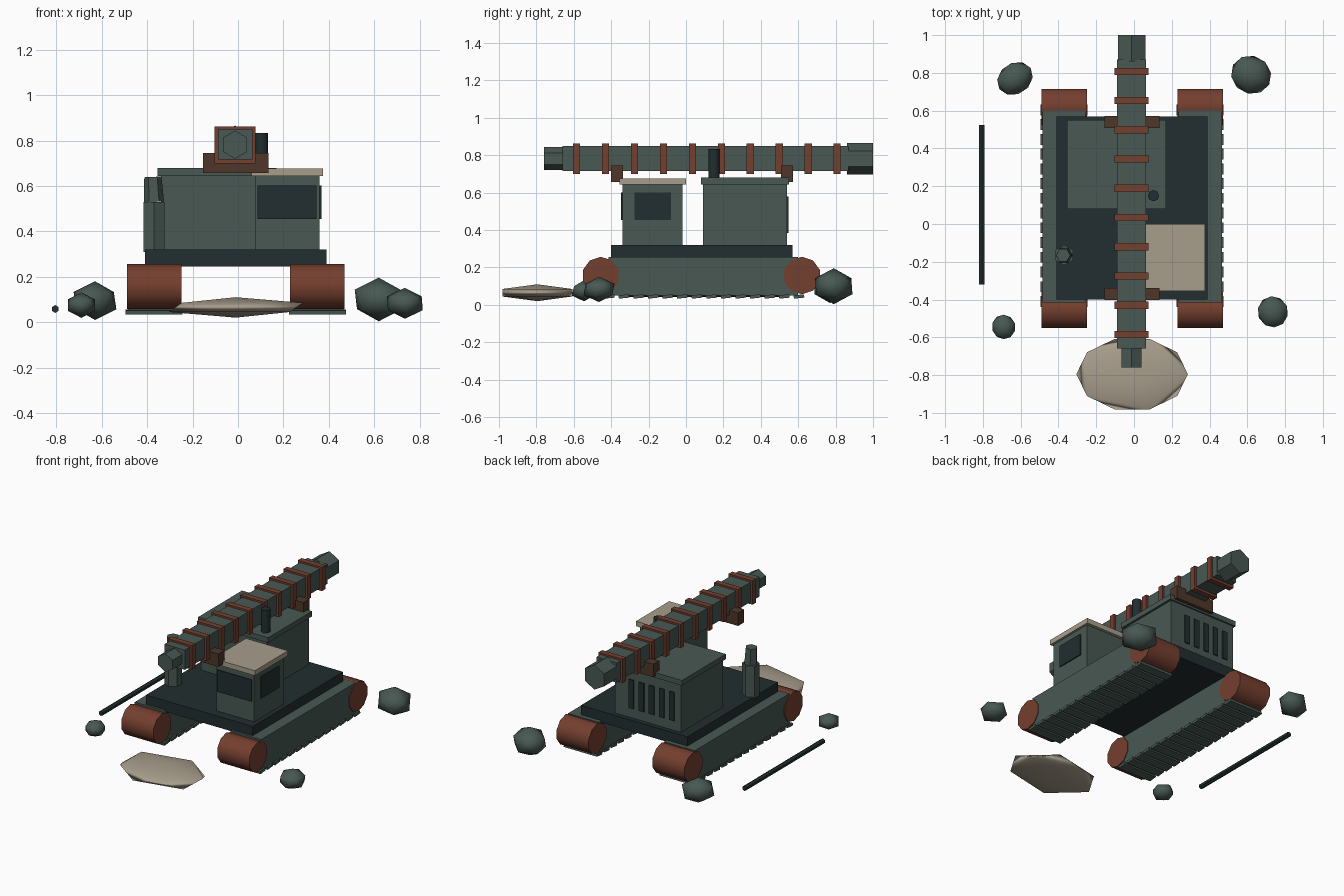
import bpy, math
from mathutils import Vector

cube = bpy.data.objects.get("Cube")
if cube:
    bpy.data.objects.remove(cube, do_unlink=True)


def material(name, rgb):
    m = bpy.data.materials.new(name)
    m.use_nodes = True
    m.diffuse_color = (*rgb, 1)
    m.node_tree.nodes["Principled BSDF"].inputs["Base Color"].default_value = (*rgb, 1)
    return m


GREEN = material("grey_green", (0.065, 0.098, 0.085))
DARK = material("dark_teal", (0.016, 0.027, 0.029))
RUST = material("rust", (0.175, 0.050, 0.028))
BROWN = material("brown", (0.077, 0.037, 0.022))
SAND = material("sand", (0.39, 0.34, 0.26))


def finish(name, mat, smooth=None):
    ob = bpy.context.object
    ob.name = name
    ob.data.materials.append(mat)
    if smooth:
        bpy.ops.object.shade_smooth_by_angle(angle=math.radians(smooth))
    return ob


def box(name, mat, x, y, z, rot=(0, 0, 0)):
    """Box from its ranges along each axis."""
    centre = [(a + b) / 2 for a, b in (x, y, z)]
    bpy.ops.mesh.primitive_cube_add(size=1, location=centre, rotation=rot)
    ob = finish(name, mat)
    ob.scale = [b - a for a, b in (x, y, z)]
    return ob


def rod(name, mat, start, end, r1, r2=None, sides=6, smooth=None):
    """Prism or cone between two points."""
    a, b = Vector(start), Vector(end)
    bpy.ops.mesh.primitive_cone_add(
        vertices=sides, radius1=r1, radius2=r1 if r2 is None else r2, depth=(b - a).length,
        location=(a + b) / 2, rotation=(b - a).to_track_quat("Z", "Y").to_euler())
    return finish(name, mat, smooth)


def stone(name, mat, loc, size, turn=0.0):
    bpy.ops.mesh.primitive_ico_sphere_add(subdivisions=1, radius=1, location=loc,
                                          rotation=(0, 0, turn))
    ob = finish(name, mat, 60)
    ob.scale = size
    return ob


# Crawler tracks with end drums and pads
for side, x in (("right", -0.37), ("left", 0.35)):
    box(side + "_track", GREEN, (x - 0.115, x + 0.115), (-0.415, 0.60), (0.05, 0.257))
    for end, y in (("front", -0.455), ("back", 0.62)):
        rod(f"{side}_{end}_drum", RUST, (x - 0.12, y, 0.157), (x + 0.12, y, 0.157),
            0.1, sides=10, smooth=40)
    for i in range(14):
        y = -0.41 + i * 0.078
        box(f"{side}_track_pad_{i}", GREEN, (x - 0.125, x + 0.125),
            (y - 0.028, y + 0.028), (0.036, 0.054), (math.radians(6), 0, 0))

# Deck
box("deck", DARK, (-0.41, 0.39), (-0.40, 0.57), (0.245, 0.32))

# Engine house with roof and rear vents
box("engine_house", GREEN, (-0.34, 0.155), (0.09, 0.54), (0.32, 0.65))
box("engine_roof", GREEN, (-0.355, 0.17), (0.08, 0.55), (0.645, 0.68))
for i in range(5):
    x = 0.03 - i * 0.076
    box(f"vent_{i}", DARK, (x - 0.019, x + 0.019), (0.538, 0.547), (0.385, 0.58))
rod("exhaust_pipe", DARK, (0.103, 0.15, 0.67), (0.103, 0.15, 0.833), 0.03, sides=8, smooth=50)

# Cabin with windows and roof
box("cabin", GREEN, (0.075, 0.36), (-0.34, -0.02), (0.32, 0.645))
box("cabin_roof", SAND, (0.06, 0.375), (-0.355, 0.0), (0.643, 0.677))
box("front_window", DARK, (0.085, 0.345), (-0.347, -0.338), (0.455, 0.602))
box("side_window", DARK, (0.358, 0.367), (-0.275, -0.08), (0.455, 0.602))

# Chimney at the front corner
rod("chimney_base", GREEN, (-0.37, -0.165, 0.31), (-0.37, -0.165, 0.53), 0.054)
rod("chimney_top", GREEN, (-0.37, -0.165, 0.53), (-0.375, -0.165, 0.64), 0.044, 0.038)

# Long barrel with bands, nose and breech, resting on two cradles
BX, BZ = -0.013, 0.782
box("barrel", GREEN, (BX - 0.076, BX + 0.076), (-0.66, 0.87), (0.716, 0.85))
for i in range(10):
    y = -0.585 + i * 0.1548
    box(f"barrel_band_{i}", RUST, (BX - 0.09, BX + 0.09), (y - 0.019, y + 0.019),
        (0.70, 0.862))
rod("barrel_nose", GREEN, (BX, -0.66, BZ), (BX, -0.76, BZ), 0.062)
rod("barrel_breech", GREEN, (BX, 0.86, BZ), (BX, 1.0, BZ), 0.084)
for end, y in (("front", -0.37), ("back", 0.54)):
    box(end + "_cradle", BROWN, (-0.155, 0.135), (y - 0.032, y + 0.032), (0.657, 0.745))

# Loose items on the ground
rod("ground_pole", DARK, (-0.805, -0.32, 0.058), (-0.805, 0.525, 0.058), 0.017)
stone("sand_mound", SAND, (-0.01, -0.795, 0.065), (0.33, 0.22, 0.045))
stone("back_right_rock", GREEN, (-0.63, 0.77, 0.095), (0.112, 0.092, 0.085), 0.6)
stone("back_left_rock", GREEN, (0.62, 0.79, 0.10), (0.122, 0.112, 0.096), -0.5)
stone("front_left_rock", GREEN, (0.735, -0.465, 0.083), (0.09, 0.093, 0.068), 0.4)
stone("front_right_rock", GREEN, (-0.69, -0.545, 0.075), (0.07, 0.073, 0.056), 0.3)
